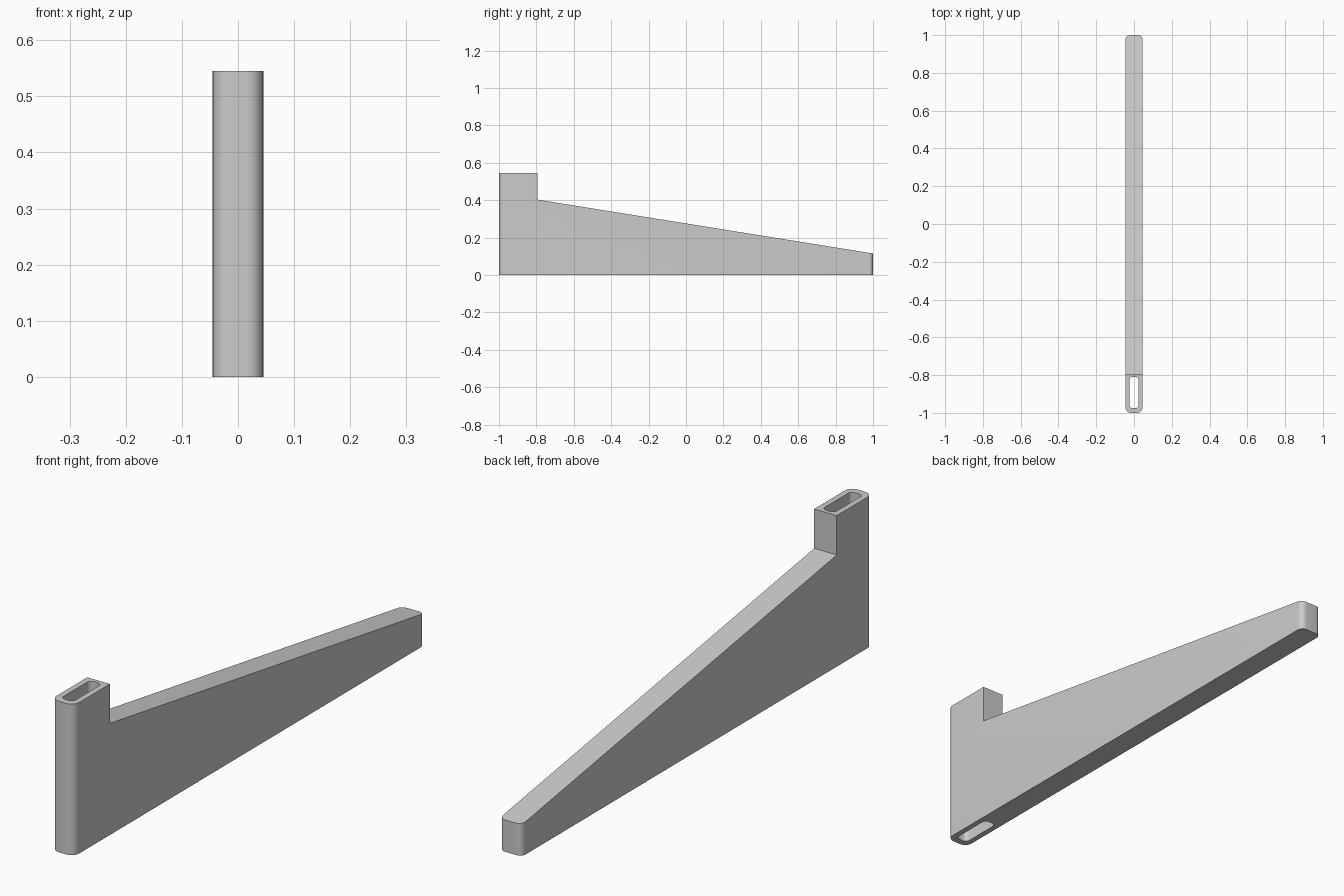
import bpy
import bmesh

if "Cube" in bpy.data.objects:
    bpy.data.objects.remove(bpy.data.objects["Cube"])

grey = bpy.data.materials.new("light grey")
grey.use_nodes = True
GREY = (0.6, 0.6, 0.6, 1)
grey.diffuse_color = GREY
grey.node_tree.nodes["Principled BSDF"].inputs["Base Color"].default_value = GREY


def side_prism(name, profile, half_width, rounding):
    """Extrude a (y, z) profile along x; round upright edges where rounding(y) > 0."""
    bm = bmesh.new()
    face = bm.faces.new([bm.verts.new((-half_width, y, z)) for y, z in profile])
    ext = bmesh.ops.extrude_face_region(bm, geom=[face])
    moved = [v for v in ext["geom"] if isinstance(v, bmesh.types.BMVert)]
    bmesh.ops.translate(bm, verts=moved, vec=(2 * half_width, 0, 0))
    bmesh.ops.recalc_face_normals(bm, faces=bm.faces)
    upright = {}
    for e in bm.edges:
        a, b = (v.co for v in e.verts)
        if abs(a.y - b.y) < 1e-5 and abs(a.x - b.x) < 1e-5:
            radius = rounding(a.y)
            if radius:
                upright.setdefault(radius, []).append(e)
    for radius, edges in upright.items():
        bmesh.ops.bevel(bm, geom=edges, offset=radius, segments=8,
                        profile=0.5, affect='EDGES')
    mesh = bpy.data.meshes.new(name)
    bm.to_mesh(mesh)
    bm.free()
    mesh.materials.append(grey)
    obj = bpy.data.objects.new(name, mesh)
    bpy.context.collection.objects.link(obj)
    return obj


# Tapering arm with a raised socket at the front
arm = side_prism(
    "bracket_arm",
    [(-1, 0), (1, 0), (1, 0.115), (-0.795, 0.403), (-0.795, 0.545), (-1, 0.545)],
    0.045,
    lambda y: 0.03 if y < -0.9 else 0.022 if y > 0.9 else 0)

# Rounded slot running right through the socket
slot = side_prism(
    "slot_cutter",
    [(-0.975, -0.1), (-0.81, -0.1), (-0.81, 0.7), (-0.975, 0.7)],
    0.024,
    lambda y: 0.016)
slot.hide_render = True
slot.hide_viewport = True

cut = arm.modifiers.new("slot", 'BOOLEAN')
cut.operation = 'DIFFERENCE'
cut.solver = 'EXACT'
cut.object = slot

bpy.context.view_layer.objects.active = arm
arm.select_set(True)
bpy.ops.object.modifier_apply(modifier=cut.name)
bpy.data.objects.remove(slot)
bpy.ops.object.shade_smooth_by_angle(angle=0.52)
